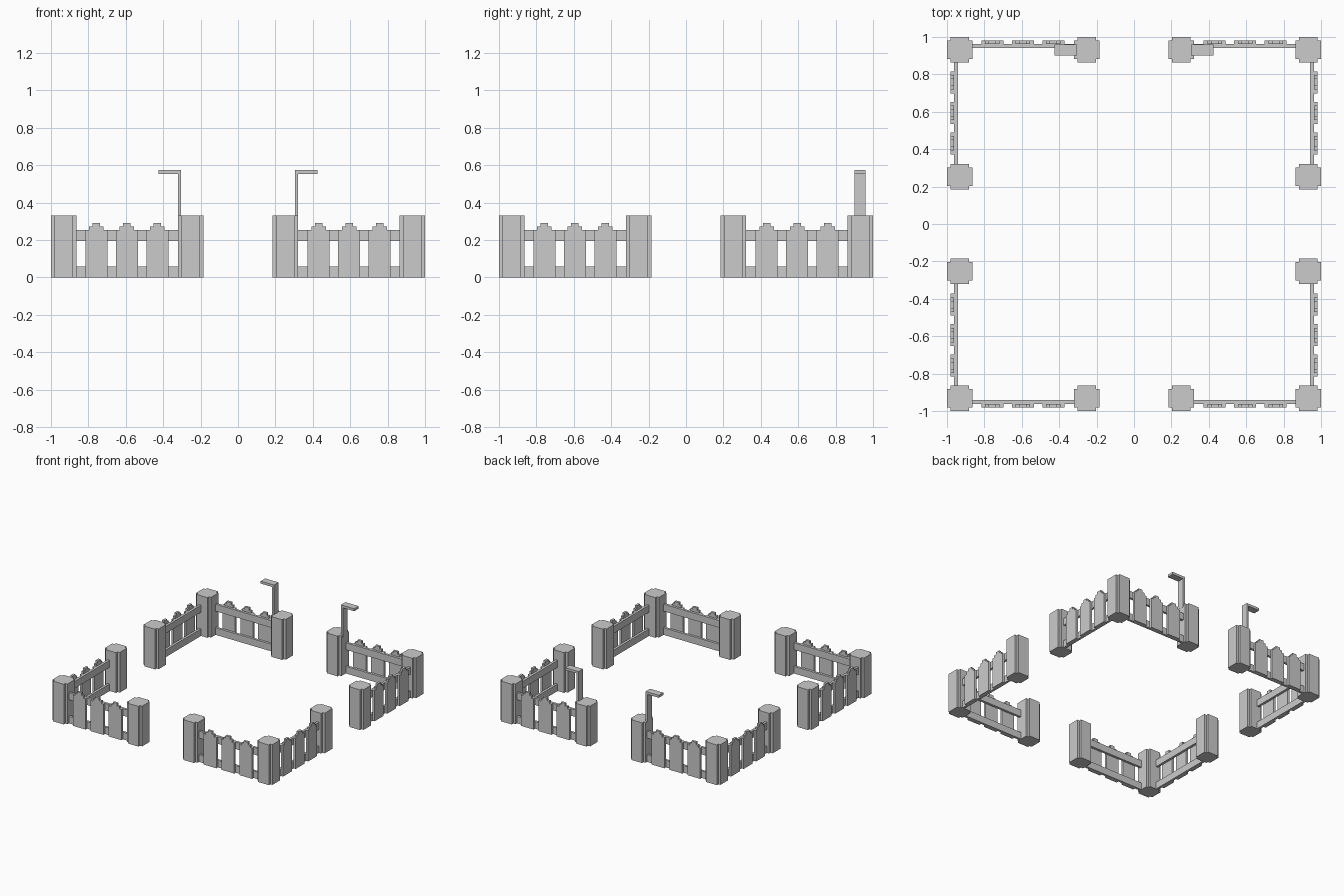
import bpy, bmesh

if "Cube" in bpy.data.objects:
    bpy.data.objects.remove(bpy.data.objects["Cube"])

V = 2 / 103  # block unit of the model


def extrude(name, outline, to3d, a, b, mirror=(True, True)):
    """Prism from a 2D outline; to3d(u, v, d) places it, depth runs a..b."""
    bm = bmesh.new()
    lo = [bm.verts.new(to3d(u, v, a)) for u, v in outline]
    hi = [bm.verts.new(to3d(u, v, b)) for u, v in outline]
    bm.faces.new(lo)
    bm.faces.new(hi)
    n = len(outline)
    for i in range(n):
        j = (i + 1) % n
        bm.faces.new((lo[i], lo[j], hi[j], hi[i]))
    bmesh.ops.recalc_face_normals(bm, faces=bm.faces)
    mesh = bpy.data.meshes.new(name)
    bm.to_mesh(mesh)
    bm.free()
    ob = bpy.data.objects.new(name, mesh)
    bpy.context.collection.objects.link(ob)
    mod = ob.modifiers.new("mirror", 'MIRROR')
    mod.use_axis = (mirror[0], mirror[1], False)
    mod.use_mirror_merge = False
    return ob


def rect(u0, u1, v0, v1):
    return [(u0, v0), (u1, v0), (u1, v1), (u0, v1)]


def along_x(u, v, d):
    return (u, d, v)


def along_y(u, v, d):
    return (d, u, v)


def upright(u, v, d):
    return (u, v, d)


# Posts: square with notched corners
def post(name, cx, cy):
    o, i = 3.5 * V, 2.5 * V
    pts = [(i, -o), (i, -i), (o, -i), (o, i), (i, i), (i, o),
           (-i, o), (-i, i), (-o, i), (-o, -i), (-i, -i), (-i, -o)]
    extrude(name, [(cx + x, cy + y) for x, y in pts], upright, 0, 17 * V)


far, near = 48 * V, 13 * V
post("corner_post", far, far)
post("front_back_gate_post", near, far)
post("side_gate_post", far, near)

# Fence panels: two rails and three stepped pickets, in both directions
for label, place in (("front_back", along_x), ("side", along_y)):
    for rail, z0, z1 in (("lower", 0, 3), ("upper", 10, 13)):
        extrude(f"{label}_{rail}_rail", rect(16 * V, 45 * V, z0 * V, z1 * V),
                place, 48.5 * V, 49.5 * V)
    for k in range(3):
        c = (22.2 + 8.4 * k) * V
        half = [(3, 0), (3, 13), (2, 13), (2, 14), (1, 14), (1, 15)]
        pts = half + [(-x, z) for x, z in reversed(half)]
        extrude(f"{label}_picket_{k + 1}", [(c + x * V, z * V) for x, z in pts],
                place, 49.5 * V, 50.5 * V)

# Lamp brackets on the two back gate posts
bracket = [(0.304, 0.31), (0.322, 0.31), (0.322, 0.554),
           (0.425, 0.554), (0.425, 0.574), (0.304, 0.574)]
extrude("lamp_bracket", bracket, along_x, 0.902, 0.96, mirror=(True, False))
